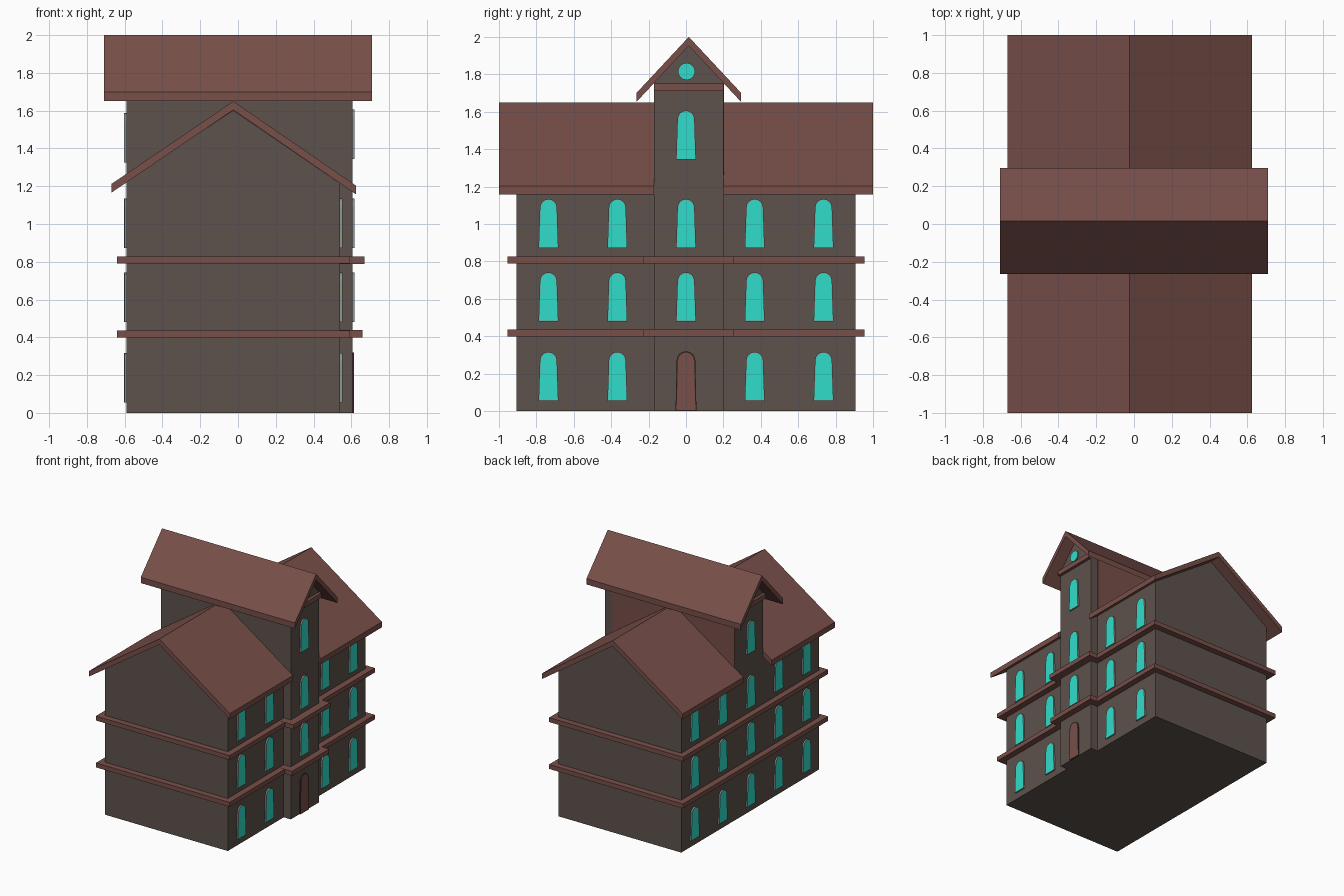
import bpy, bmesh, math

if "Cube" in bpy.data.objects:
    bpy.data.objects.remove(bpy.data.objects["Cube"])


def material(name, rgb):
    m = bpy.data.materials.new(name)
    m.diffuse_color = (*rgb, 1)
    m.use_nodes = True
    m.node_tree.nodes["Principled BSDF"].inputs["Base Color"].default_value = m.diffuse_color
    return m


WALL = material("grey brown wall", (0.112, 0.084, 0.072))
ROOF = material("red brown roof", (0.188, 0.078, 0.067))
GLASS = material("turquoise glass", (0.03, 0.73, 0.60))
FRAME = material("pale grey frame", (0.25, 0.30, 0.28))
DARK = material("dark door frame", (0.06, 0.03, 0.025))


def prism(name, outline, axis, a, b, mat, inset=0, inner=None):
    """Extrude a 2D outline along x (outline = y,z) or y (outline = x,z).
    With inset, the face at b gets a border and an inner panel colour."""
    def point(u, v, w):
        return (w, u, v) if axis == 'x' else (u, w, v)
    bm = bmesh.new()
    lo = [bm.verts.new(point(u, v, a)) for u, v in outline]
    hi = [bm.verts.new(point(u, v, b)) for u, v in outline]
    n = len(outline)
    bm.faces.new(lo)
    panel = bm.faces.new(hi)
    for i in range(n):
        j = (i + 1) % n
        bm.faces.new((lo[i], lo[j], hi[j], hi[i]))
    bmesh.ops.recalc_face_normals(bm, faces=bm.faces[:])
    if inset:
        bmesh.ops.inset_region(bm, faces=[panel], thickness=inset, depth=0)
        panel.material_index = 1
    me = bpy.data.meshes.new(name)
    bm.to_mesh(me)
    bm.free()
    me.materials.append(mat)
    if inner:
        me.materials.append(inner)
    ob = bpy.data.objects.new(name, me)
    bpy.context.collection.objects.link(ob)
    return ob


def box(name, x0, x1, y0, y1, z0, z1, mat):
    return prism(name, [(y0, z0), (y1, z0), (y1, z1), (y0, z1)], 'x', x0, x1, mat)


def gable_roof(name, left, ridge, right, t, axis, a, b):
    """Chevron slab; points are on the top surface, t is vertical thickness."""
    top = [left, ridge, right]
    prism(name, top + [(u, v - t) for u, v in reversed(top)], axis, a, b, ROOF)


def arch(y, z, h, bottom, top):
    """Round-topped outline that widens towards the bottom."""
    spring = z + h - top
    pts = [(y - bottom, z), (y + bottom, z)]
    for i in range(9):
        t = math.pi * i / 8
        pts.append((y + top * math.cos(t), spring + top * math.sin(t)))
    return pts


# Walls: main house and cross tower
BACK, FRONT, TOWER = -0.59, 0.54, 0.605
Y0, Y1 = -0.17, 0.20
prism("main_house", [(BACK, 0), (FRONT, 0), (FRONT, 1.215), (-0.025, 1.602),
                     (BACK, 1.225)], 'y', -0.905, 0.905, WALL)
prism("tower", [(Y0, 0), (Y1, 0), (Y1, 1.755), (0.015, 1.953), (Y0, 1.755)],
      'x', BACK - 0.001, TOWER, WALL)
# Tower side above the roof is roof-coloured
box("tower_side_panel", BACK, FRONT, Y1, Y1 + 0.004, 1.22, 1.75, ROOF)

# Roofs: main roof is split by the tower
for name, a, b in (("main_roof_near", -1, Y0), ("main_roof_far", Y1, 1)):
    gable_roof(name, (-0.67, 1.212), (-0.025, 1.65), (0.625, 1.203), 0.046, 'y', a, b)
gable_roof("tower_roof", (-0.265, 1.70), (0.015, 2.0), (0.295, 1.70), 0.048,
           'x', -0.71, 0.71)

# Floor bands
for i, (z, tx) in enumerate(((0.40, 0.66), (0.79, 0.67))):
    box(f"floor_band_{i}", -0.64, 0.592, -0.955, 0.955, z, z + 0.037, ROOF)
    box(f"tower_band_{i}", 0.50, tx, -0.23, 0.257, z - 0.0005, z + 0.0375, ROOF)

# Windows, gable bands and round windows on both long sides
for side, wall, tower_wall, s in (("front", FRONT, TOWER, 1), ("back", BACK, BACK - 0.001, -1)):
    for row, z in enumerate((0.055, 0.48, 0.872, 1.345 if s > 0 else 1.325)):
        for col, y in enumerate((-0.735, -0.367, 0, 0.367, 0.735)):
            if (row == 3 and col != 2) or (row == 0 and col == 2 and s > 0):
                continue
            w = tower_wall if col == 2 else wall
            prism(f"{side}_window_{row}_{col}", arch(y, z, 0.262, 0.053, 0.046), 'x',
                  w - 0.01 * s, w + 0.012 * s, FRAME, 0.005, GLASS)
    box(f"{side}_gable_band", *sorted((tower_wall - 0.02 * s, tower_wall + 0.025 * s)),
        Y0, Y1, 1.712, 1.752, ROOF)
    ring = [(0.003 + 0.046 * math.cos(math.tau * i / 16),
             1.815 + 0.046 * math.sin(math.tau * i / 16)) for i in range(16)]
    prism(f"{side}_round_window", ring, 'x', tower_wall - 0.01 * s,
          tower_wall + 0.009 * s, FRAME, 0.003, GLASS)

# Door
prism("door", arch(0, 0.0, 0.32, 0.056, 0.05), 'x', TOWER - 0.01, TOWER + 0.009,
      DARK, 0.008, ROOF)
